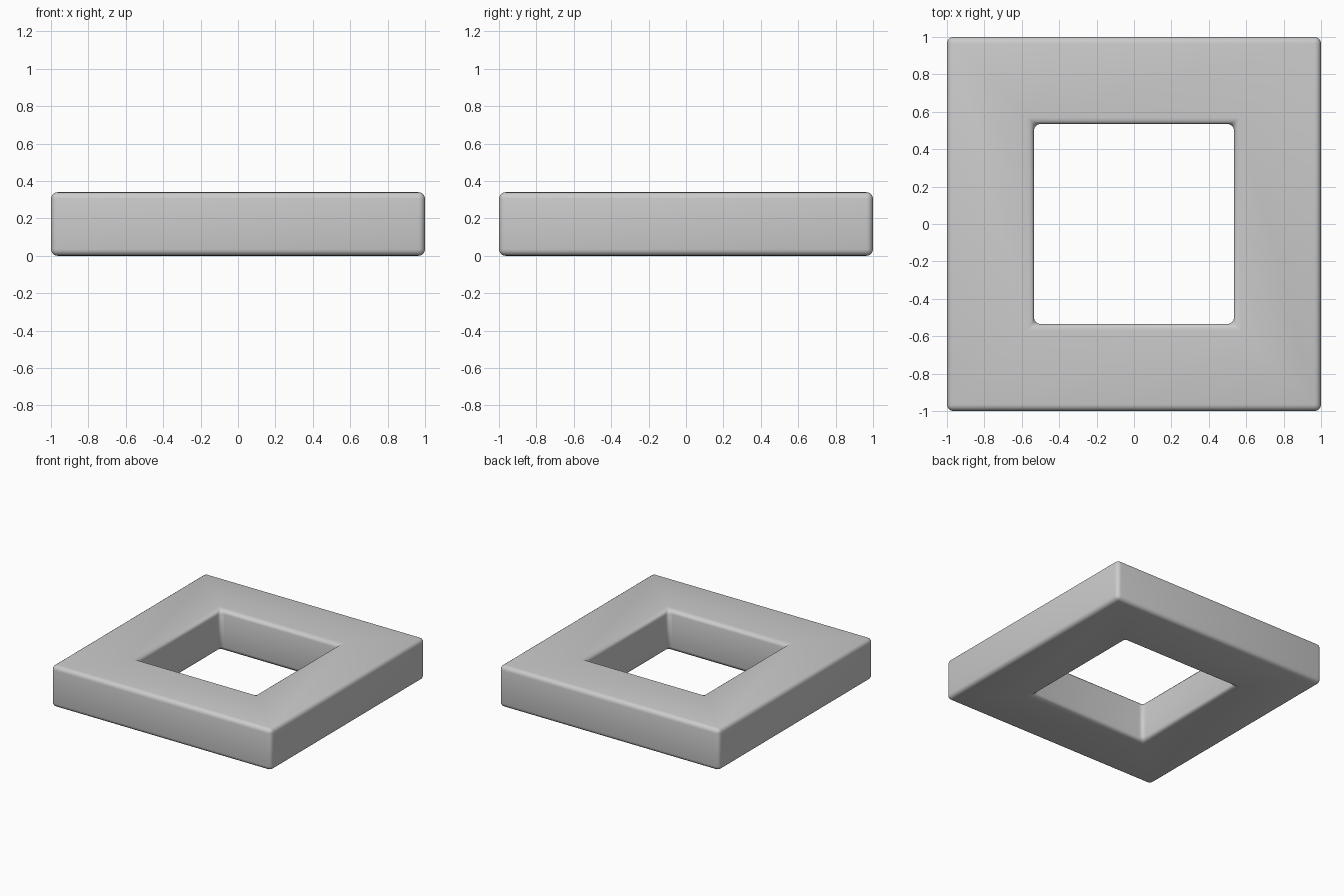
import bpy, bmesh

if "Cube" in bpy.data.objects:
    bpy.data.objects.remove(bpy.data.objects["Cube"])

OUTER, INNER, HEIGHT, ROUND = 1.0, 0.535, 0.34, 0.035

bm = bmesh.new()


def square(half, z):
    return [bm.verts.new((sx * half, sy * half, z))
            for sx, sy in ((-1, -1), (1, -1), (1, 1), (-1, 1))]


# Rectangular cross-section swept around a square path
rings = [square(OUTER, 0), square(OUTER, HEIGHT),
         square(INNER, HEIGHT), square(INNER, 0)]
for a, b in zip(rings, rings[1:] + rings[:1]):
    for i in range(4):
        j = (i + 1) % 4
        bm.faces.new((a[i], a[j], b[j], b[i]))
bmesh.ops.recalc_face_normals(bm, faces=bm.faces)

mesh = bpy.data.meshes.new("square_frame")
bm.to_mesh(mesh)
bm.free()
frame = bpy.data.objects.new("square_frame", mesh)
bpy.context.collection.objects.link(frame)

# Softly rounded edges, smooth shaded
bevel = frame.modifiers.new("rounded_edges", 'BEVEL')
bevel.width = ROUND
bevel.segments = 4
bevel.limit_method = 'ANGLE'
mesh.polygons.foreach_set("use_smooth", [True] * len(mesh.polygons))
